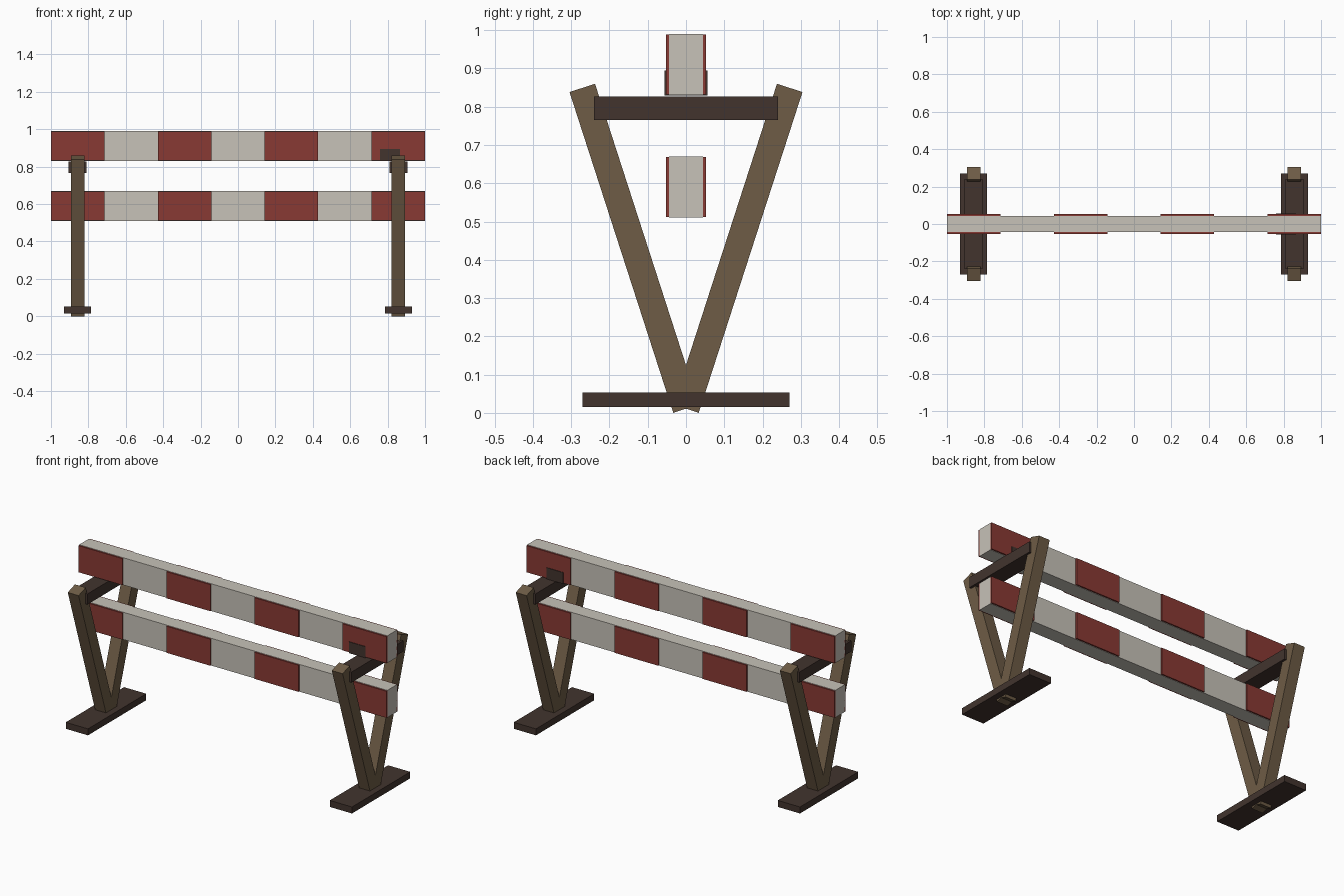
import bpy
from mathutils import Matrix, Vector

default = bpy.data.objects.get("Cube")
if default:
    bpy.data.objects.remove(default, do_unlink=True)


def material(name, rgb):
    m = bpy.data.materials.new(name)
    m.use_nodes = True
    color = (*rgb, 1)
    m.diffuse_color = color
    bsdf = next(n for n in m.node_tree.nodes if n.type == "BSDF_PRINCIPLED")
    bsdf.inputs["Base Color"].default_value = color
    bsdf.inputs["Roughness"].default_value = 0.8
    return m


cream = material("cream paint", (0.57, 0.54, 0.48))
red = material("red paint", (0.25, 0.042, 0.034))
wood = material("brown wood", (0.156, 0.107, 0.061))
dark = material("dark wood", (0.054, 0.034, 0.027))


def box(name, center, size, mat, rot=None):
    bpy.ops.mesh.primitive_cube_add(size=1)
    ob = bpy.context.object
    ob.name = name
    ob.data.name = name
    turn = rot.to_matrix().to_4x4() if rot else Matrix()
    ob.data.transform(Matrix.Translation(center) @ turn @ Matrix.Diagonal((*size, 1)))
    ob.data.materials.append(mat)
    return ob


# Two striped rails: a cream beam with slightly proud red bands
band = 2 / 7
for level, z in (("lower", 0.59), ("upper", 0.91)):
    box(f"{level}_rail", (0, 0, z), (2, 0.088, 0.16), cream)
    for i in range(0, 7, 2):
        x = -1 + band * (i + 0.5)
        for side, s in (("front", -1), ("back", 1)):
            box(f"{level}_{side}_band_{i // 2 + 1}", (x, s * 0.048, z),
                (band, 0.009, 0.156), red)

# Trestle at each end: foot board, V-shaped legs and crossbar
for side, s in (("right", -1), ("left", 1)):
    x = s * 0.857
    box(f"{side}_foot_board", (x, 0, 0.034), (0.144, 0.54, 0.038), dark)
    box(f"{side}_crossbar", (x, 0, 0.796), (0.096, 0.48, 0.062), dark)
    for end, e in (("front", -1), ("back", 1)):
        low = Vector((x, 0, 0.011))
        high = Vector((x, e * 0.271, 0.849))
        axis = high - low
        box(f"{side}_{end}_leg", (low + high) / 2, (0.07, 0.07, axis.length),
            wood, Vector((0, 0, 1)).rotation_difference(axis))

# Small block clamping the upper rail on the left trestle
box("rail_clamp", (0.813, 0, 0.862), (0.106, 0.112, 0.066), dark)
